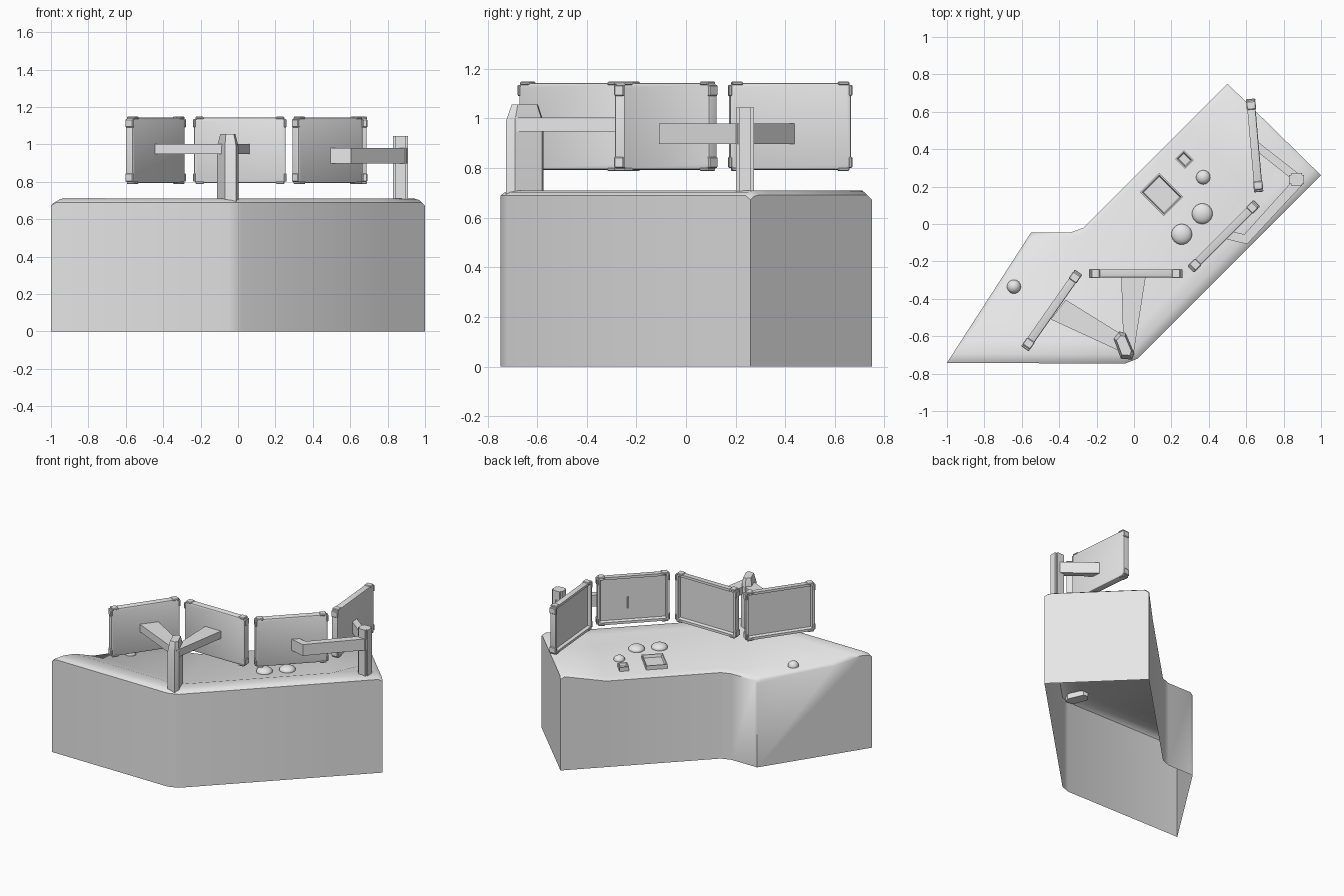
import bpy, bmesh, math
from mathutils import Vector, Matrix

cube = bpy.data.objects.get("Cube")
if cube:
    bpy.data.objects.remove(cube, do_unlink=True)

grey = bpy.data.materials.new("light_grey")
grey.use_nodes = True
grey.diffuse_color = (0.8, 0.8, 0.8, 1)
grey.node_tree.nodes["Principled BSDF"].inputs["Base Color"].default_value = (0.8, 0.8, 0.8, 1)


def finish(name, bm, angle=35, matrix=None):
    """Turn a bmesh into a smooth shaded grey object."""
    if matrix:
        bmesh.ops.transform(bm, matrix=matrix, verts=bm.verts)
    bmesh.ops.recalc_face_normals(bm, faces=bm.faces)
    mesh = bpy.data.meshes.new(name)
    bm.to_mesh(mesh)
    bm.free()
    mesh.materials.append(grey)
    obj = bpy.data.objects.new(name, mesh)
    bpy.context.collection.objects.link(obj)
    bpy.ops.object.select_all(action='DESELECT')
    obj.select_set(True)
    bpy.context.view_layer.objects.active = obj
    bpy.ops.object.shade_smooth_by_angle(angle=math.radians(angle))
    return obj


def place(x, y, z, degrees=0):
    return Matrix.Translation((x, y, z)) @ Matrix.Rotation(math.radians(degrees), 4, 'Z')


def add_box(bm, size, centre=(0, 0, 0)):
    m = Matrix.Translation(centre) @ Matrix.Diagonal((*size, 1))
    return bmesh.ops.create_cube(bm, size=1, matrix=m)["verts"]


def prism(name, outline, z0, z1, top_scale=1, taper_z=None):
    """Upright prism whose top may taper above taper_z."""
    bm = bmesh.new()
    mid = sum((Vector(p) for p in outline), Vector((0, 0))) / len(outline)
    levels = [(z0, 1), (z1, top_scale)]
    if taper_z:
        levels.insert(1, (taper_z, 1))
    rings = [[bm.verts.new((*(mid + (Vector(p) - mid) * s), z)) for p in outline]
             for z, s in levels]
    n = len(outline)
    for a, b in zip(rings, rings[1:]):
        for i in range(n):
            bm.faces.new((a[i], a[(i + 1) % n], b[(i + 1) % n], b[i]))
    bm.faces.new(rings[0])
    bm.faces.new(rings[-1])
    return finish(name, bm)


# Console shell: stations run along the bent desk, each from front rim to user edge
stations = [  # front point, user point, raised amount, edge drop
    ((-1, -.742), (-.55, -.045), 0, .018),
    ((-.97, -.742), (-.53, -.045), 0, 0),
    ((-.05, -.747), (-.34, -.045), 0, 0),
    ((.02, -.72), (-.27, -.02), 0, 0),
    ((.77, .03), (.28, .53), 0, 0),
    ((.98, .24), (.48, .73), 1, 0),
    ((1, .26), (.5, .75), 1, .018),
]
profile = [  # across, sunken height, raised height
    (0, .69, .69), (.025, .703, .703), (.07, .71, .71), (.17, .708, .71),
    (.33, .67, .71), (.96, .655, .71), (1, .635, .69),
]
bm = bmesh.new()
columns = []
for front, back, raised, drop in stations:
    f, b = Vector(front), Vector(back)
    col = [bm.verts.new((*f, 0))]
    for v, low, high in profile:
        col.append(bm.verts.new((*f.lerp(b, v), low + (high - low) * raised - drop)))
    col.append(bm.verts.new((*b, 0)))
    columns.append(col)
for a, b in zip(columns, columns[1:]):
    for i in range(len(a) - 1):
        bm.faces.new((a[i], a[i + 1], b[i + 1], b[i]))
bm.faces.new(columns[0])
bm.faces.new(columns[-1])
finish("console_shell", bm, 50)


# Monitors: bevelled housing, recessed screen on local +y, corner caps
def monitor(name, x, y, degrees):
    width, depth, height = .49, .044, .35
    bm = bmesh.new()
    add_box(bm, (width, depth, height))
    upright = [e for e in bm.edges if abs(e.verts[0].co.y - e.verts[1].co.y) > .01]
    bmesh.ops.bevel(bm, geom=upright, offset=.02, segments=3, affect='EDGES', profile=.5)
    bm.normal_update()
    back = min(bm.faces, key=lambda f: f.calc_center_median().y)
    bmesh.ops.bevel(bm, geom=list(back.edges), offset=.008, segments=2, affect='EDGES', profile=.5)
    bm.normal_update()
    screen = max(bm.faces, key=lambda f: f.calc_center_median().y)
    bmesh.ops.inset_region(bm, faces=[screen], thickness=.018)
    bmesh.ops.inset_region(bm, faces=[screen], thickness=.006, depth=-.022)
    for sx in (-1, 1):
        for sz in (-1, 1):
            cap = bmesh.new()
            add_box(cap, (.045, depth + .006, .014),
                    (sx * (width / 2 - .03), 0, sz * (height / 2 - .002)))
            add_box(cap, (.014, depth + .006, .045),
                    (sx * (width / 2 - .002), 0, sz * (height / 2 - .03)))
            bmesh.ops.bevel(cap, geom=list(cap.edges), offset=.004, segments=1, affect='EDGES')
            part = bpy.data.meshes.new("cap")
            cap.to_mesh(part)
            cap.free()
            bm.from_mesh(part)
            bpy.data.meshes.remove(part)
    finish(name, bm, 35, place(x, y, .968, degrees))


for name, x, y, degrees in (("monitor_right_end", -.44, -.462, 55),
                            ("monitor_right_centre", .01, -.265, 0),
                            ("monitor_left_centre", .48, -.065, 45),
                            ("monitor_left_end", .645, .42, 95)):
    monitor(name, x, y, degrees)

# Right stand: tapered post with two flaring arms
prism("right_post", [(-.07, -.72), (-.01, -.725), (.002, -.69), (-.045, -.58), (-.08, -.575),
                     (-.112, -.61)], .67, 1.057, .7, .99)
prism("right_outer_arm", [(-.01, -.71), (-.05, -.60), (-.365, -.405), (-.445, -.51)], .948, 1.003)
prism("right_inner_arm", [(-.055, -.70), (-.005, -.71), (.062, -.285), (-.068, -.285)], .948, 1.003)

# Left stand: square post with a bent arm and a straight arm
bm = bmesh.new()
add_box(bm, (.08, .072, .385), (.87, .238, .8525))
edges = [e for e in bm.edges if abs(e.verts[0].co.z - e.verts[1].co.z) > .1]
bmesh.ops.bevel(bm, geom=edges, offset=.012, segments=2, affect='EDGES')
finish("left_post", bm)
prism("left_centre_arm", [(.905, .215), (.865, .25), (.59, -.055), (.5, -.035), (.49, -.08),
                          (.605, -.108)], .897, .98)
prism("left_end_arm", [(.905, .25), (.875, .215), (.655, .39), (.655, .445)], .897, .98)


# Control knobs: low domes on a short collar
def knob(name, x, y, z, radius, rise):
    bm = bmesh.new()
    bmesh.ops.create_uvsphere(bm, u_segments=24, v_segments=12, radius=1)
    bmesh.ops.scale(bm, vec=(radius, radius, rise), verts=bm.verts)
    finish(name, bm, 60, place(x, y, z))


knob("large_knob_one", .365, .055, .67, .055, .03)
knob("large_knob_two", .255, -.055, .67, .055, .03)
knob("small_knob", .37, .25, .665, .038, .03)
knob("side_knob", -.642, -.335, .665, .037, .035)


# Square trays: raised frames with sunken floors
def tray(name, x, y, width, length):
    bm = bmesh.new()
    add_box(bm, (width, length, .05))
    bm.normal_update()
    top = max(bm.faces, key=lambda f: f.normal.z)
    bmesh.ops.inset_region(bm, faces=[top], thickness=.01)
    bmesh.ops.inset_region(bm, faces=[top], thickness=.008, depth=-.02)
    finish(name, bm, 30, place(x, y, .662, 45))


tray("large_tray", .147, .157, .145, .18)
tray("small_tray", .27, .345, .065, .075)
